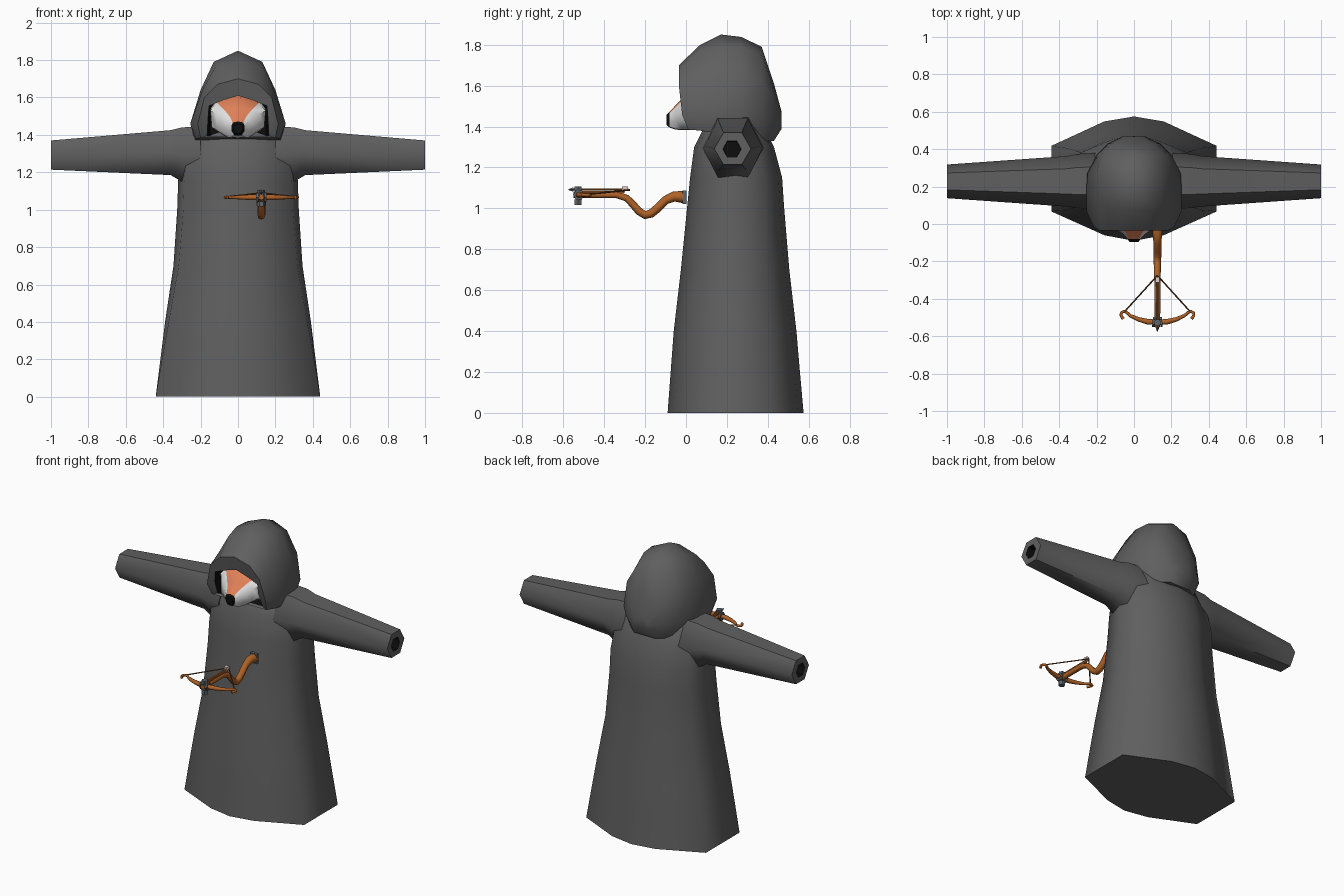
import bpy, bmesh, math
from mathutils import Vector

if "Cube" in bpy.data.objects:
    bpy.data.objects.remove(bpy.data.objects["Cube"])


def material(name, rgb):
    m = bpy.data.materials.new(name)
    m.diffuse_color = (*rgb, 1)
    m.use_nodes = True
    m.node_tree.nodes["Principled BSDF"].inputs["Base Color"].default_value = m.diffuse_color
    return m


CLOTH = material("grey cloth", (0.115, 0.115, 0.115))
BLACK = material("black", (0.004, 0.004, 0.004))
ORANGE = material("orange fur", (0.75, 0.22, 0.10))
WHITE = material("white fur", (0.75, 0.75, 0.75))
WOOD = material("brown wood", (0.42, 0.12, 0.02))
CORD = material("dark cord", (0.16, 0.06, 0.02))
METAL = material("grey metal", (0.12, 0.13, 0.14))
FLETCH = material("pale feather", (0.75, 0.62, 0.55))


def smooth(ob, angle):
    bpy.ops.object.select_all(action='DESELECT')
    ob.select_set(True)
    bpy.context.view_layer.objects.active = ob
    bpy.ops.object.shade_smooth_by_angle(angle=math.radians(angle))


def loft(name, rings, mats, rule=None, first=True, last=True, closed=True, angle=60, fix=True):
    """Skin a list of point rings; rule(ring, side) picks the material, side -1 is a cap."""
    bm = bmesh.new()
    vs = [[bm.verts.new(p) for p in r] for r in rings]
    n = len(rings[0])

    def face(verts, i, j):
        f = bm.faces.new(verts)
        f.material_index = rule(i, j) if rule else 0

    for i in range(len(vs) - 1):
        for j in range(n if closed else n - 1):
            k = (j + 1) % n
            face((vs[i][j], vs[i][k], vs[i + 1][k], vs[i + 1][j]), i, j)
    if first:
        face(vs[0][::-1], -1, -1)
    if last:
        face(vs[-1], len(vs) - 1, -1)
    if fix:
        bmesh.ops.recalc_face_normals(bm, faces=bm.faces)
    me = bpy.data.meshes.new(name)
    bm.to_mesh(me)
    bm.free()
    for m in mats:
        me.materials.append(m)
    ob = bpy.data.objects.new(name, me)
    bpy.context.collection.objects.link(ob)
    smooth(ob, angle)
    return ob


def mirrored(half):
    """Complete a right half (top centre to bottom centre) into a closed ring."""
    return half + [(-x, y, z) for x, y, z in half[-2:0:-1]]


def tube(name, pts, radii, mat, res=2):
    """Round bar through points, with a radius at each one."""
    cu = bpy.data.curves.new(name, 'CURVE')
    cu.dimensions = '3D'
    cu.bevel_depth = 1
    cu.bevel_resolution = res
    cu.use_fill_caps = True
    sp = cu.splines.new('POLY')
    sp.points.add(len(pts) - 1)
    for p, co, r in zip(sp.points, pts, radii):
        p.co = (*co, 1)
        p.radius = r
    cu.materials.append(mat)
    ob = bpy.data.objects.new(name, cu)
    bpy.context.collection.objects.link(ob)
    bpy.ops.object.select_all(action='DESELECT')
    ob.select_set(True)
    bpy.context.view_layer.objects.active = ob
    bpy.ops.object.convert(target='MESH')
    smooth(bpy.context.object, 50)


# Robe: flared rings as (height, half width, front, back, corner width, corner depth)
robe = [(0, .44, -.09, .575, 1, .235), (.2, .415, -.075, .557, .98, .23), (.4, .39, -.06, .54, .95, .22),
        (.7, .345, -.025, .505, .92, .21), (1.0, .325, .005, .48, .9, .2),
        (1.15, .32, .02, .47, .9, .2), (1.3, .31, .04, .43, .88, .2),
        (1.4, .26, .09, .38, .85, .2), (1.45, .17, .13, .34, .8, .2)]


def robe_ring(z, w, f, b, c, d):
    shape = [(0, 0), (.36, .045), (c, d), (1, .5), (c, 1 - d), (.36, .96), (0, 1)]
    return mirrored([(w * x, f + (b - f) * y, z) for x, y in shape])


loft("robe", [robe_ring(*r) for r in robe], [CLOTH], angle=70)

# Sleeves: six sided, with a dark hollow at the cuff
sleeve = [(.20, .23, .15, 1.295, .15), (.30, .23, .145, 1.295, .145), (.36, .228, .135, 1.305, .12),
          (1.0, .228, .09, 1.292, .078), (1.0, .225, .045, 1.29, .04), (.92, .225, .043, 1.29, .038)]
for side, s in (("right", 1), ("left", -1)):
    rings = [[(s * x, cy + ry * math.cos(a * math.pi / 3),
               cz + rz * math.sin(a * math.pi / 3) / math.sin(math.pi / 3))
              for a in range(6)] for x, cy, ry, cz, rz in sleeve]
    loft(side + "_sleeve", rings, [CLOTH, BLACK], lambda i, j: 1 if i >= 4 else 0)

# Hood: arches running front to back; the first two form the dark lining
hood = [(.12, [(.15, 1.39), (.15, 1.48), (.14, 1.56), (.08, 1.60), (0, 1.63)]),
        (-.02, [(.165, 1.395), (.16, 1.49), (.155, 1.555), (.08, 1.585), (0, 1.61)]),
        (-.035, [(.20, 1.385), (.215, 1.46), (.18, 1.60), (.11, 1.67), (0, 1.70)]),
        (.07, [(.225, 1.38), (.255, 1.46), (.19, 1.64), (.12, 1.765), (0, 1.80)]),
        (.17, [(.23, 1.365), (.255, 1.46), (.20, 1.64), (.13, 1.79), (0, 1.85)]),
        (.27, [(.21, 1.35), (.25, 1.46), (.20, 1.64), (.12, 1.79), (0, 1.838)]),
        (.37, [(.15, 1.33), (.20, 1.45), (.175, 1.62), (.10, 1.75), (0, 1.79)]),
        (.43, [(.08, 1.33), (.14, 1.43), (.12, 1.54), (.07, 1.59), (0, 1.61)]),
        (.468, [(.03, 1.39), (.06, 1.42), (.05, 1.44), (.03, 1.46), (0, 1.47)])]
arches = []
for y, half in hood:
    def sweep(z):  # front edge slopes back toward the chin
        return y + max(0, 1.5 - z) * .4 if y < .0 else y
    right = [(x, sweep(z), z) for x, z in half]
    arches.append(right + [(-x, py, z) for x, py, z in right[-2::-1]])
loft("hood", arches, [CLOTH, BLACK], lambda i, j: 1 if i < 1 else 0, angle=55)

# Animal head: tapering snout, orange on top, white cheeks, black nose
head = [(-.095, [(0, 1.458), (.018, 1.456), (.025, 1.445), (.025, 1.43), (.015, 1.41), (0, 1.408)]),
        (-.08, [(0, 1.472), (.028, 1.466), (.034, 1.45), (.034, 1.42), (.02, 1.398), (0, 1.395)]),
        (-.05, [(0, 1.505), (.042, 1.495), (.065, 1.475), (.065, 1.43), (.04, 1.388), (0, 1.385)]),
        (-.015, [(0, 1.54), (.07, 1.53), (.115, 1.51), (.115, 1.43), (.055, 1.385), (0, 1.382)]),
        (.03, [(0, 1.60), (.11, 1.57), (.148, 1.53), (.14, 1.44), (.06, 1.385), (0, 1.382)]),
        (.11, [(0, 1.62), (.11, 1.59), (.148, 1.54), (.14, 1.44), (.06, 1.385), (0, 1.382)])]


def fur(i, j):
    if i < 1:
        return 2
    return 0 if j in (0, 9) else 1


loft("head", [mirrored([(x, y, z) for x, z in half]) for y, half in head],
     [ORANGE, WHITE, BLACK], fur, angle=40)

# Crossbow stock and its end plate
CX = .125
stock = [(-.01, 1.055, .03), (-.06, 1.058, .025), (-.10, 1.04, .021), (-.14, 1.0, .021),
         (-.17, .975, .021), (-.20, .967, .02), (-.23, .985, .019), (-.26, 1.02, .018),
         (-.29, 1.05, .017), (-.34, 1.066, .016), (-.55, 1.066, .015)]
tube("stock", [(CX, y, z) for y, z, r in stock], [r for y, z, r in stock], WOOD)


def block(name, centre, size, mat):
    x, y, z = centre
    a, b, c = (v / 2 for v in size)
    base = [(x - a, y - b), (x + a, y - b), (x + a, y + b), (x - a, y + b)]
    loft(name, [[(px, py, z + h) for px, py in base] for h in (-c, c)], [mat], angle=30)


block("butt_plate", (CX, -.008, 1.055), (.052, .02, .066), METAL)
block("bolt_rail", (CX, -.42, 1.08), (.014, .24, .012), WOOD)

# Bow limbs with curled tips, metal clamps and string
limb = [(0, -.525, .014), (.05, -.523, .015), (.10, -.51, .012), (.145, -.49, .009), (.165, -.472, .008),
        (.18, -.467, .008), (.194, -.475, .008), (.194, -.49, .008), (.182, -.508, .009)]
for side, s in (("right", 1), ("left", -1)):
    tube(side + "_limb", [(CX + s * x, y, 1.066) for x, y, r in limb], [r for x, y, r in limb], WOOD)
    tube(side + "_string", [(CX + s * .175, -.468, 1.07), (CX, -.275, 1.09)], [.004] * 2, CORD, 0)
    tube(side + "_clamp", [(CX + s * .014, -.525, 1.066), (CX + s * .026, -.524, 1.066)],
         [.027] * 2, METAL, 1)
for name, z in (("upper_mount", 1.092), ("lower_mount", 1.03)):
    tube(name, [(CX, -.528, z - .014), (CX, -.528, z + .014)], [.02] * 2, METAL, 1)

# Loaded bolt
tube("bolt_shaft", [(CX, -.55, 1.092), (CX, -.28, 1.092)], [.005] * 2, WOOD, 0)
tube("bolt_tip", [(CX, -.575, 1.092), (CX, -.55, 1.092)], [.002, .011], METAL, 0)
block("bolt_feather", (CX, -.298, 1.097), (.02, .03, .022), FLETCH)
